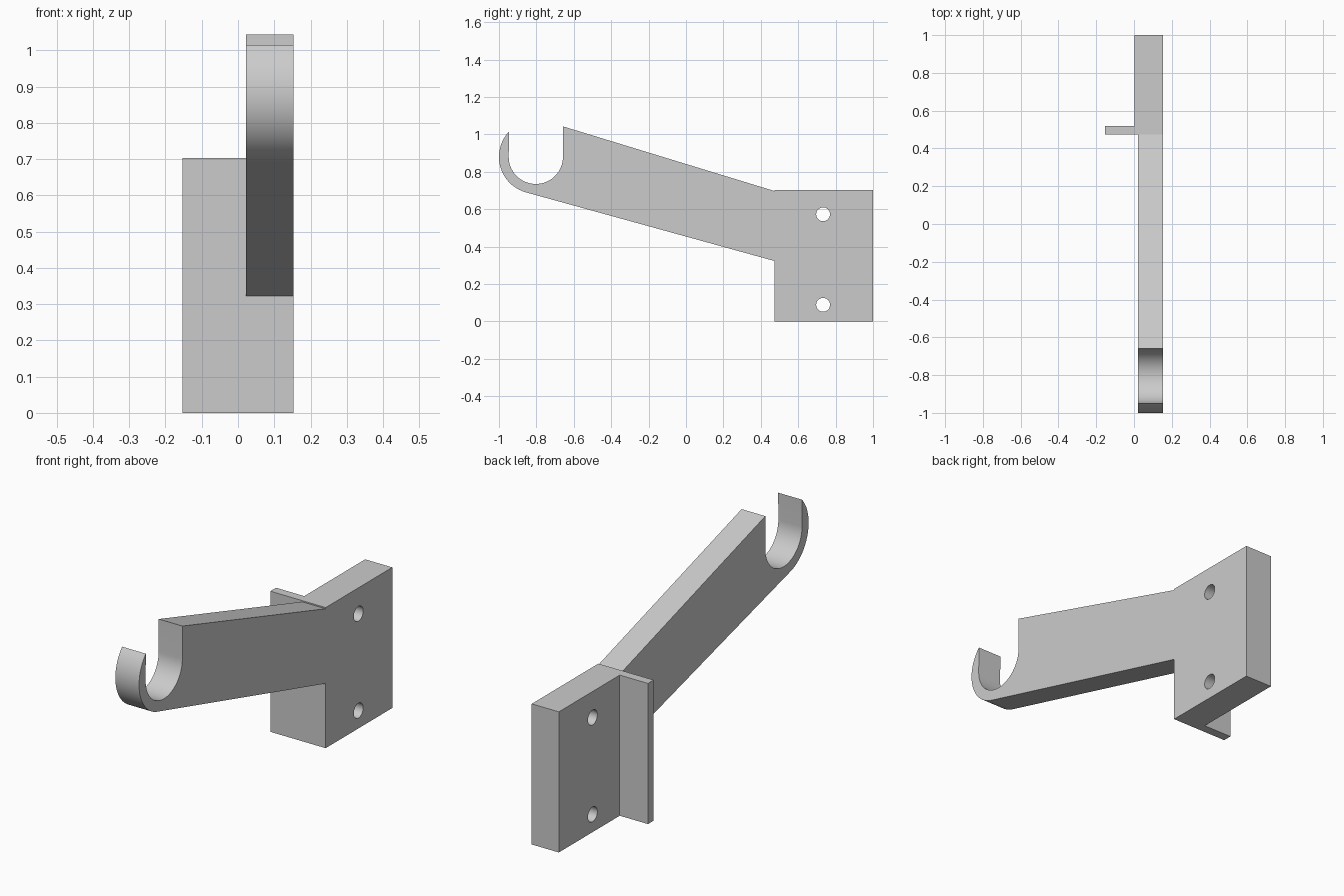
import bpy, bmesh
from math import cos, sin, pi, radians, atan2, asin
from mathutils import Vector

cube = bpy.data.objects.get("Cube")
if cube:
    bpy.data.objects.remove(cube, do_unlink=True)

# Single plain grey
grey = bpy.data.materials.new("plain grey")
grey.use_nodes = True
COLOUR = (0.6, 0.6, 0.6, 1)
grey.diffuse_color = COLOUR
grey.node_tree.nodes["Principled BSDF"].inputs["Base Color"].default_value = COLOUR


def prism(name, points, offset):
    """Extrude a closed 3D outline along an offset."""
    bm = bmesh.new()
    face = bm.faces.new([bm.verts.new(p) for p in points])
    new = bmesh.ops.extrude_face_region(bm, geom=[face])["geom"]
    bmesh.ops.translate(bm, vec=Vector(offset),
                        verts=[v for v in new if isinstance(v, bmesh.types.BMVert)])
    bmesh.ops.recalc_face_normals(bm, faces=bm.faces)
    mesh = bpy.data.meshes.new(name)
    bm.to_mesh(mesh)
    bm.free()
    mesh.materials.append(grey)
    ob = bpy.data.objects.new(name, mesh)
    bpy.context.collection.objects.link(ob)
    return ob


def arc(cy, cz, r, start, end, steps):
    return [(cy + r * cos(start + (end - start) * i / steps),
             cz + r * sin(start + (end - start) * i / steps)) for i in range(steps + 1)]


def activate(ob):
    bpy.ops.object.select_all(action='DESELECT')
    ob.select_set(True)
    bpy.context.view_layer.objects.active = ob


def smooth(ob):
    activate(ob)
    bpy.ops.object.shade_smooth_by_angle(angle=radians(30))


SIDE = 0.153          # outer flat side, shared by plate and arm
ARM_IN = 0.022        # inner side of the arm
FRONT, HEIGHT = 0.474, 0.703

# Mounting plate with its locating flange, an L outline seen from above
outline = [(-SIDE, FRONT), (SIDE, FRONT), (SIDE, 1), (0.003, 1),
           (0.003, 0.519), (-SIDE, 0.519)]
plate = prism("mounting_plate", [(x, y, 0) for x, y in outline], (0, 0, HEIGHT))

# Two screw holes through the plate
for z in (0.089, 0.573):
    circle = arc(0.733, z, 0.037, 0, 2 * pi, 32)[:-1]
    cutter = prism("screw_hole_cutter", [(-0.1, y, z) for y, z in circle], (0.4, 0, 0))
    cutter.hide_render = True
    mod = plate.modifiers.new("screw_hole", 'BOOLEAN')
    mod.operation = 'DIFFERENCE'
    mod.solver = 'EXACT'
    mod.object = cutter
    activate(plate)
    bpy.ops.object.modifier_apply(modifier=mod.name)
    bpy.data.objects.remove(cutter, do_unlink=True)
smooth(plate)

# Sloping arm ending in an open hook, outlined from the side
CY, CZ, R_OUT, R_IN = -0.803, 0.88, 0.197, 0.145
tip = pi - asin(0.135 / R_OUT)
tangent = pi + atan2(0.964, 0.266)
hook_outer = arc(CY, CZ, R_OUT, tip, tangent, 32)
hook_inner = arc(CY, CZ, R_IN, 2 * pi, pi, 32)
profile = hook_outer + [(FRONT, 0.323), (FRONT, 0.697), (CY + R_IN, 1.043)] + hook_inner
arm = prism("hook_arm", [(ARM_IN, y, z) for y, z in profile], (SIDE - ARM_IN, 0, 0))
smooth(arm)
